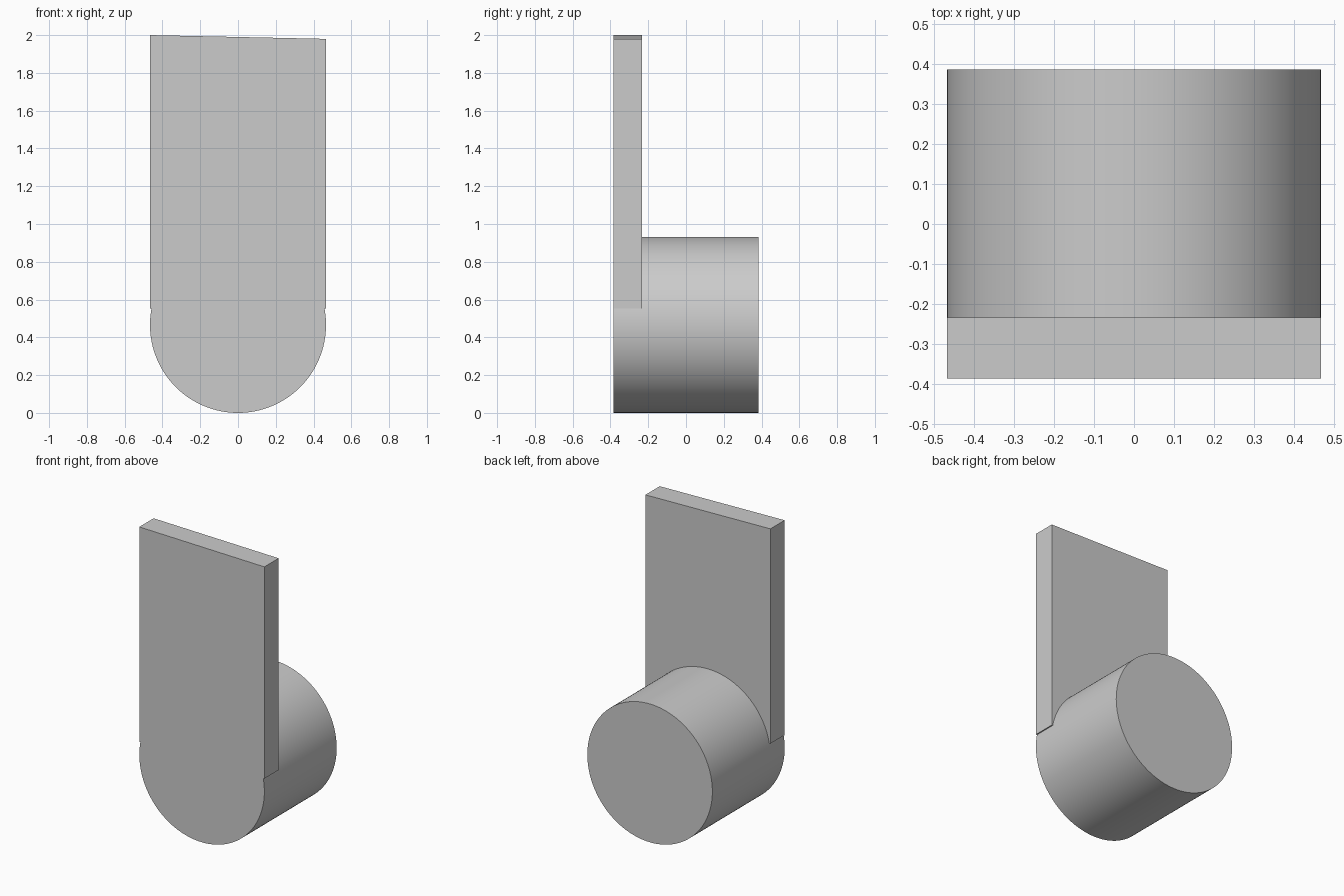
import bpy, bmesh, math

cube = bpy.data.objects.get("Cube")
if cube:
    bpy.data.objects.remove(cube)

# Main dimensions
R = 0.466
FRONT, PLATE_BACK, BACK = -0.385, -0.233, 0.385
LEDGE_Z, TOP_LEFT, TOP_RIGHT = 0.553, 1.98, 2.0
N_LOW, N_UP = 72, 60

grey = bpy.data.materials.new("plain grey")
grey.use_nodes = True
colour = (0.6, 0.6, 0.6, 1)
grey.diffuse_color = colour
grey.node_tree.nodes["Principled BSDF"].inputs["Base Color"].default_value = colour

bm = bmesh.new()


def arc(start, end, steps):
    """Points on the drum's circle, as (x, z)."""
    angles = [start + (end - start) * i / steps for i in range(steps + 1)]
    return [(R * math.cos(a), R + R * math.sin(a)) for a in angles]


def place(points, y):
    return [bm.verts.new((x, y, z)) for x, z in points]


def bridge(a, b):
    for i in range(len(a) - 1):
        bm.faces.new((a[i], a[i + 1], b[i + 1], b[i]))


# Circle split where the plate's lower ledges meet the drum
a0 = math.asin((LEDGE_Z - R) / R)
low = arc(math.pi - a0, math.tau + a0, N_LOW)
up = arc(a0, math.pi - a0, N_UP)
corners = [(R, LEDGE_Z), (R, TOP_LEFT), (-R, TOP_RIGHT), (-R, LEDGE_Z)]

front_low = place(low, FRONT)
mid_low = place(low, PLATE_BACK)
mid_up = [mid_low[-1]] + place(up[1:-1], PLATE_BACK) + [mid_low[0]]
back_ring = place(low + up[1:-1], BACK)
back_low = back_ring[:N_LOW + 1]
back_up = back_ring[N_LOW:] + [back_ring[0]]
front_corners = place(corners, FRONT)
back_corners = place(corners, PLATE_BACK)

# Drum wall and rear cap
bridge(front_low, mid_low)
bridge(mid_low, back_low)
bridge(mid_up, back_up)
bm.faces.new(back_ring)

# Upright plate: front face, edges with small ledges, rear face
bm.faces.new(front_low + front_corners)
bridge([front_low[-1]] + front_corners + [front_low[0]],
       [mid_low[-1]] + back_corners + [mid_low[0]])
bm.faces.new(mid_up + back_corners[::-1])
bmesh.ops.recalc_face_normals(bm, faces=bm.faces[:])

mesh = bpy.data.meshes.new("drum_with_plate")
bm.to_mesh(mesh)
bm.free()
mesh.materials.append(grey)
body = bpy.data.objects.new("drum_with_plate", mesh)
bpy.context.collection.objects.link(body)

# Smooth drum, crisp edges
bpy.ops.object.select_all(action='DESELECT')
body.select_set(True)
bpy.context.view_layer.objects.active = body
bpy.ops.object.shade_smooth_by_angle(angle=math.radians(30))
